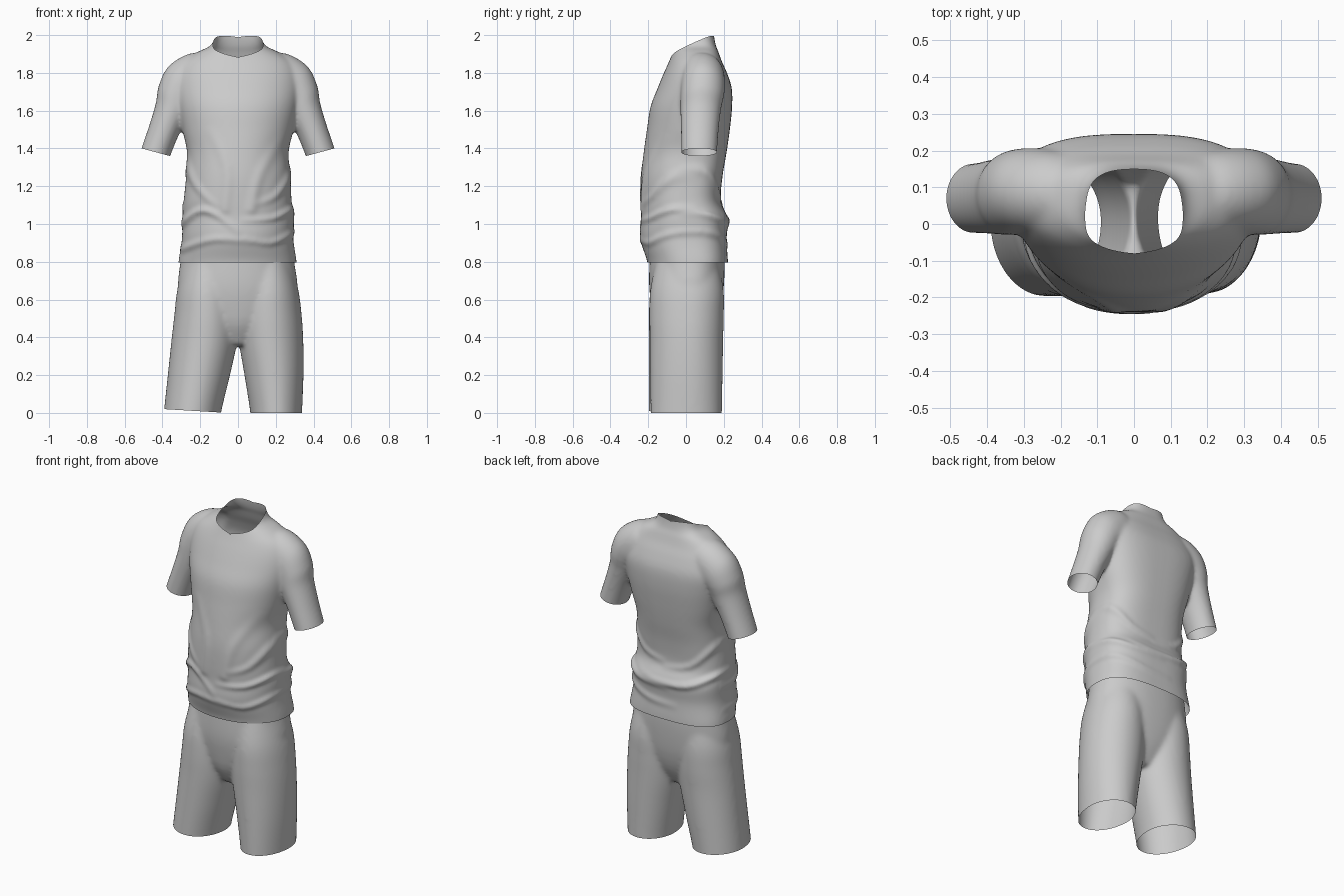
import bpy, bmesh
from math import cos, sin, pi, exp
from mathutils import Vector

cube = bpy.data.objects.get("Cube")
if cube:
    bpy.data.objects.remove(cube)

SIDES = 64

fabric = bpy.data.materials.new("grey_fabric")
fabric.use_nodes = True
grey = (0.6, 0.6, 0.6, 1)
fabric.diffuse_color = grey
fabric.node_tree.nodes["Principled BSDF"].inputs["Base Color"].default_value = grey


def power(v, p):
    return (1 if v >= 0 else -1) * abs(v) ** (2 / p)


def curve(points, steps=5):
    """Smooth curve through the points."""
    pts = [points[0]] + points + [points[-1]]
    out = []
    for a, b, c, d in zip(pts, pts[1:], pts[2:], pts[3:]):
        for i in range(steps):
            t = i / steps
            out.append(b + (c - a) * (t / 2) + (a * 2 - b * 5 + c * 4 - d) * (t * t / 2)
                       + (b * 3 - a - c * 3 + d) * (t ** 3 / 2))
    return out + [points[-1]]


def level_ring(z, left, right, front, back, p_front=2.1, p_back=2.5):
    """Horizontal rounded ring given by its four extents."""
    cx, half, cy = (left + right) / 2, (right - left) / 2, (front + back) / 2 + 0.02
    pts = []
    for i in range(SIDES):
        t = 2 * pi * i / SIDES
        p, reach = (p_back, back - cy) if sin(t) > 0 else (p_front, cy - front)
        pts.append(Vector((cx + half * power(cos(t), p), cy + reach * power(sin(t), p), z)))
    return pts


def tilted_ring(side, x, y, z, tilt, half, depth):
    """Sleeve ring, tilted about the y axis."""
    pts = []
    for i in range(SIDES):
        t = 2 * pi * i / SIDES
        pts.append(Vector((side * (x + half * cos(t) * cos(tilt)),
                           y + depth * sin(t), z + half * cos(t) * sin(tilt))))
    return pts


def loft(bm, rings):
    """Closed solid flowing smoothly through the rings."""
    columns = [curve(list(column)) for column in zip(*rings)]
    loops = [[bm.verts.new(p) for p in ring] for ring in zip(*columns)]
    for a, b in zip(loops, loops[1:]):
        for i in range(SIDES):
            j = (i + 1) % SIDES
            bm.faces.new((a[i], a[j], b[j], b[i]))
    bm.faces.new(loops[0])
    bm.faces.new(loops[-1])


def fuse(bm, name, smoothing):
    """Merge overlapping solids into one smooth skin; returns the object and its bmesh."""
    bmesh.ops.recalc_face_normals(bm, faces=bm.faces)
    mesh = bpy.data.meshes.new(name)
    bm.to_mesh(mesh)
    bm.free()
    ob = bpy.data.objects.new(name, mesh)
    bpy.context.collection.objects.link(ob)
    remesh = ob.modifiers.new("fuse", 'REMESH')
    remesh.mode = 'VOXEL'
    remesh.voxel_size = 0.01
    smooth = ob.modifiers.new("soften", 'SMOOTH')
    smooth.iterations = smoothing
    deps = bpy.context.evaluated_depsgraph_get()
    skin = bpy.data.meshes.new_from_object(ob.evaluated_get(deps))
    ob.modifiers.clear()
    ob.data = skin
    skin.name = name
    out = bmesh.new()
    out.from_mesh(skin)
    out.normal_update()
    return ob, out


def cut(bm, point, normal, region=lambda c: True, clear=True):
    """Open the skin by cutting away what lies beyond a plane."""
    faces = [f for f in bm.faces if region(f.calc_center_median())]
    edges = {e for f in faces for e in f.edges}
    verts = {v for f in faces for v in f.verts}
    bmesh.ops.bisect_plane(bm, geom=list(verts) + list(edges) + faces, dist=1e-5,
                           plane_co=point, plane_no=normal, clear_outer=clear)


def fold(bm, side, path, height, width):
    """Raise a cloth fold on the front (-1) or back (1), fading out at the path's end."""
    points = curve([Vector(p) for p in path], 4)
    moves = []
    for v in bm.verts:
        weight = min(1, max(0, side * v.normal.y * 1.4 + 0.35))
        if not weight or abs(v.co.x) > 0.34 or v.co.z > 1.75:
            continue
        q = Vector((v.co.x, v.co.z))
        dist, along = 9, 0
        for n, (a, b) in enumerate(zip(points, points[1:])):
            ab = b - a
            k = min(1, max(0, (q - a).dot(ab) / ab.length_squared))
            gap = (q - a - ab * k).length
            if gap < dist:
                dist, along = gap, (n + k) / (len(points) - 1)
        if dist < 4 * width:
            s = (dist / width) ** 2
            fade = weight * (1 - along ** 2)
            moves.append((v, v.normal * (height * fade * (1 - 0.6 * s) * exp(-s))))
    for v, move in moves:
        v.co += move
    bm.normal_update()


def finish(ob, bm):
    bmesh.ops.delete(bm, geom=[v for v in bm.verts if not v.link_faces], context='VERTS')
    for f in bm.faces:
        f.smooth = True
    bm.to_mesh(ob.data)
    bm.free()
    ob.data.materials.clear()
    ob.data.materials.append(fabric)


# Shirt: torso with neck column
bm = bmesh.new()
torso = [(.72, -.315, .31, -.2, .22), (.8, -.315, .31, -.205, .222), (.92, -.297, .293, -.242, .215),
         (1.03, -.295, .297, -.238, .222), (1.12, -.288, .284, -.24, .185),
         (1.25, -.275, .278, -.238, .193), (1.38, -.27, .268, -.224, .215),
         (1.5, -.295, .295, -.207, .232), (1.62, -.32, .32, -.188, .244),
         (1.72, -.335, .335, -.15, .242), (1.8, -.325, .325, -.117, .217),
         (1.86, -.29, .29, -.09, .19), (1.91, -.215, .215, -.07, .172),
         (1.945, -.145, .145, -.064, .158), (2, -.122, .122, -.064, .148), (2.08, -.12, .12, -.064, .145)]
loft(bm, [level_ring(*r, p_back=2.8) for r in torso])

# Shirt: sleeves with rounded shoulders
sleeve = [(.1, .075, 1.81, 1.3, .09, .09), (.2, .085, 1.8, 1.13, .115, .112),
          (.28, .09, 1.745, .82, .126, .117), (.325, .086, 1.68, .5, .108, .115),
          (.345, .078, 1.61, .32, .095, .108), (.39, .073, 1.5, .27, .083, .1),
          (.435, .07, 1.38, .26, .079, .095), (.455, .07, 1.31, .26, .079, .095)]
for side in (-1, 1):
    loft(bm, [tilted_ring(side, *r) for r in sleeve])
shirt, bm = fuse(bm, "shirt", 12)

# Shirt: cloth folds, front then back
front_folds = [([(-.07, 1.08), (-.06, 1.3), (-.16, 1.52)], .007, .035),
               ([(.07, 1.08), (.12, 1.27), (.25, 1.48)], .007, .035),
               ([(-.3, 1.0), (-.2, 1.07), (-.1, 1.04), (.02, .94)], .014, .024),
               ([(.3, 1.09), (.18, 1.03), (0, 1.02)], .012, .022),
               ([(.29, 1.28), (.2, 1.15), (.08, 1.1)], .01, .025),
               ([(-.29, 1.36), (-.22, 1.2), (-.1, 1.08)], .009, .025),
               ([(-.29, .87), (-.12, .92), (.1, .9)], .009, .024),
               ([(.3, .96), (.17, .9), (0, .93)], .009, .022)]
back_folds = [([(-.3, 1.1), (-.15, 1.03), (.05, 1.02), (.2, 1.05)], .013, .024),
              ([(.3, 1.06), (.18, 1.01), (-.05, .99)], .012, .024),
              ([(-.28, 1.28), (-.15, 1.14), (.04, 1.1)], .009, .024),
              ([(.28, 1.3), (.16, 1.17), (0, 1.13)], .009, .024),
              ([(.29, .96), (.1, .9), (-.1, .89)], .008, .026)]
for side, folds in ((-1, front_folds), (1, back_folds)):
    for path, height, width in folds:
        fold(bm, side, path, height, width)

# Shirt: open hem, cuffs and V-shaped neckline
cut(bm, (0, 0, .795), (0, 0, -1), lambda c: c.z < 1)
for side in (-1, 1):
    cut(bm, (side * .435, .07, 1.38), (side * .26, 0, -.96),
        lambda c: c.x * side > .32 and c.z < 1.5)
cut(bm, (0, 0, 0), (1, 0, 0), lambda c: c.z > 1.8, clear=False)
for side in (-1, 1):
    cut(bm, (0, -.07, 1.888), (-.16 * side, -.46, 1),
        lambda c: c.x * side > 0 and abs(c.x) < .18 and c.z > 1.8)
finish(shirt, bm)

# Shorts: hips and two legs
bm = bmesh.new()
hips = [(.92, -.29, .285, -.185, .195), (.8, -.305, .298, -.193, .205), (.67, -.318, .315, -.195, .2),
        (.56, -.29, .29, -.182, .187), (.46, -.19, .19, -.16, .16), (.36, -.06, .06, -.11, .11)]
right_leg = [(.84, -.27, -.03, -.15, .16), (.66, -.32, -.005, -.188, .192), (.52, -.337, .004, -.197, .195),
             (.38, -.353, -.004, -.197, .188), (.2, -.372, -.042, -.197, .182),
             (0, -.393, -.09, -.197, .175), (-.1, -.4, -.1, -.197, .175)]
left_leg = [(.84, .03, .27, -.15, .16), (.66, .005, .318, -.188, .198), (.52, -.004, .337, -.194, .2),
            (.38, .004, .346, -.192, .197), (.2, .034, .347, -.19, .194),
            (0, .065, .339, -.188, .19), (-.1, .07, .335, -.188, .19)]
loft(bm, [level_ring(*r, p_back=2.3) for r in hips])
for leg in (right_leg, left_leg):
    loft(bm, [level_ring(*r, p_front=2, p_back=2) for r in leg])
shorts, bm = fuse(bm, "shorts", 22)

# Shorts: open waist and leg hems, the right hem rising a little outwards
cut(bm, (0, 0, .84), (0, 0, 1))
cut(bm, (-.09, 0, .002), (-.06, 0, -1), lambda c: c.x < 0 and c.z < .2)
cut(bm, (0, 0, 0), (0, 0, -1), lambda c: c.z < .2)
finish(shorts, bm)
